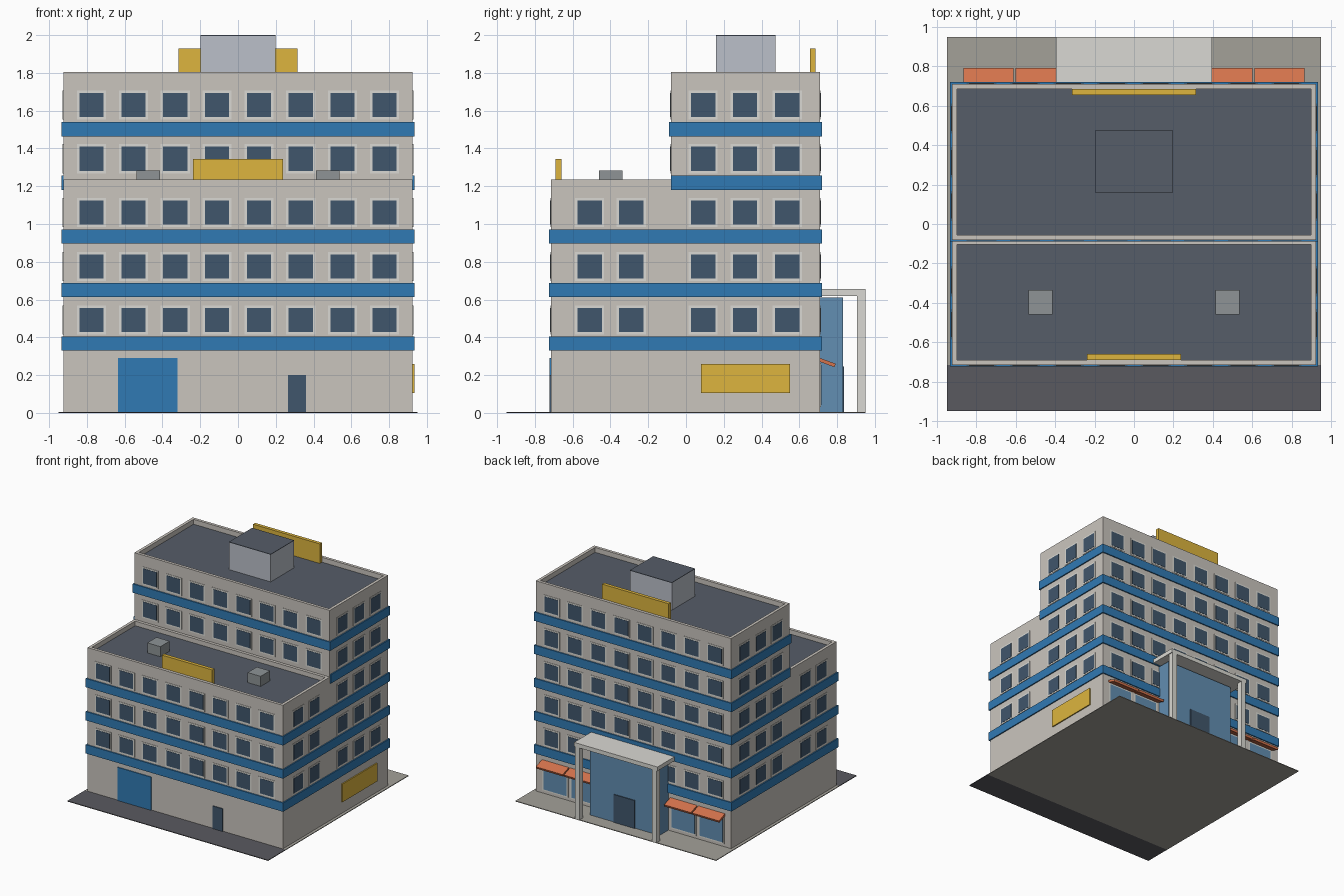
import bpy, bmesh

if "Cube" in bpy.data.objects:
    bpy.data.objects.remove(bpy.data.objects["Cube"])

def lin(c):
    return c / 12.92 if c <= 0.04045 else ((c + 0.055) / 1.055) ** 2.4

def material(name, r, g, b):
    m = bpy.data.materials.new(name)
    m.diffuse_color = (lin(r / 255), lin(g / 255), lin(b / 255), 1)
    m.use_nodes = True
    m.node_tree.nodes["Principled BSDF"].inputs["Base Color"].default_value = m.diffuse_color
    return m

WALL = material("wall", 202, 197, 190)
TRIM = material("trim", 218, 217, 211)
BLUE = material("blue", 48, 122, 180)
DARK = material("dark_glass", 64, 86, 108)
GLASS = material("shop_glass", 98, 142, 178)
YELLOW = material("yellow", 221, 181, 62)
ORANGE = material("orange", 212, 115, 76)
ROOF = material("roof", 86, 93, 104)
ASPHALT = material("asphalt", 90, 90, 96)
PAVING = material("paving", 164, 161, 153)
METAL = material("metal", 142, 148, 150)
HOUSE = material("penthouse", 187, 192, 202)

def finish(name, bm, mat):
    bmesh.ops.recalc_face_normals(bm, faces=bm.faces)
    me = bpy.data.meshes.new(name)
    bm.to_mesh(me)
    bm.free()
    me.materials.append(mat)
    ob = bpy.data.objects.new(name, me)
    bpy.context.collection.objects.link(ob)
    return ob

def boxes(name, mat, *spans):
    """One object made of boxes given as (x0, x1, y0, y1, z0, z1)."""
    bm = bmesh.new()
    for x0, x1, y0, y1, z0, z1 in spans:
        for v in bmesh.ops.create_cube(bm, size=1)["verts"]:
            v.co = (x1 if v.co.x > 0 else x0,
                    y1 if v.co.y > 0 else y0,
                    z1 if v.co.z > 0 else z0)
    return finish(name, bm, mat)

def prism(name, mat, profile, *x_spans):
    """Extrude a (y, z) profile along x for every span."""
    bm = bmesh.new()
    for x0, x1 in x_spans:
        face = bm.faces.new([bm.verts.new((x0, y, z)) for y, z in profile])
        ext = bmesh.ops.extrude_face_region(bm, geom=[face])["geom"]
        moved = [g for g in ext if isinstance(g, bmesh.types.BMVert)]
        bmesh.ops.translate(bm, verts=moved, vec=(x1 - x0, 0, 0))
    return finish(name, bm, mat)

def ring(x, y0, y1, z0, z1, t):
    return [(-x, x, y0, y0 + t, z0, z1), (-x, x, y1 - t, y1, z0, z1),
            (-x, -x + t, y0 + t, y1 - t, z0, z1), (x - t, x, y0 + t, y1 - t, z0, z1)]

W, FRONT, STEP, BACK = 0.925, -0.715, -0.08, 0.71
LOW, HIGH = 1.19, 1.757

# Ground plates
boxes("front_road", ASPHALT, (-0.95, 0.95, -0.95, FRONT, 0, 0.006))
boxes("paving", PAVING, (-0.95, 0.95, FRONT, 0.95, 0, 0.006))

# Stepped body
prism("body", WALL, [(FRONT, 0.003), (BACK, 0.003), (BACK, HIGH), (STEP, HIGH),
                     (STEP, LOW), (FRONT, LOW)], (-W, W))

# Roof decks and parapets
boxes("lower_roof", ROOF, (-0.9, 0.9, FRONT + 0.025, STEP - 0.02, LOW, LOW + 0.006))
boxes("upper_roof", ROOF, (-0.9, 0.9, STEP + 0.025, BACK - 0.02, HIGH, HIGH + 0.006))
boxes("lower_parapet", WALL, *ring(W, FRONT, STEP, LOW, 1.235, 0.025))
boxes("upper_parapet", WALL, *ring(W, STEP, BACK, HIGH, 1.805, 0.025))

# Blue floor bands
for i, y0 in enumerate([FRONT - 0.01] * 3 + [STEP + 0.001, STEP - 0.01]):
    z = 0.33 + 0.2835 * i
    boxes(f"floor_band_{i + 1}", BLUE, (-0.935, 0.935, y0, BACK + 0.01, z, z + 0.075))

# Windows: pane and frame pads on all four sides
def window_pads(half, depth):
    out = []
    for floor in range(5):
        z = 0.491 + 0.2848 * floor
        zs = (z - half, z + half)
        yf = FRONT if floor < 3 else STEP
        for i in range(8):
            x = -0.775 + 0.2214 * i
            out.append((x - half, x + half, yf - depth, yf + 0.005, *zs))
            out.append((x - half, x + half, BACK - 0.005, BACK + depth, *zs))
        for y in ([-0.51, -0.29] if floor < 3 else []) + [0.091, 0.313, 0.536]:
            out.append((W - 0.005, W + depth, y - half, y + half, *zs))
            out.append((-W - depth, -W + 0.005, y - half, y + half, *zs))
    return out

boxes("window_frames", TRIM, *window_pads(0.077, 0.003))
boxes("window_panes", DARK, *window_pads(0.064, 0.005))

# Front doors
boxes("loading_door", BLUE, (-0.635, -0.32, FRONT - 0.007, FRONT, 0.006, 0.29))
boxes("service_door", DARK, (0.265, 0.36, FRONT - 0.007, FRONT, 0.006, 0.2))

# Glazed entrance with canopy on columns
boxes("entrance_glass", GLASS, (-0.33, 0.33, BACK, 0.83, 0.006, 0.61))
boxes("entrance_door", DARK, (-0.1, 0.1, 0.83, 0.837, 0.006, 0.245))
boxes("canopy", TRIM, (-0.395, 0.395, BACK, 0.95, 0.62, 0.655))
boxes("canopy_columns", TRIM, *[(x - 0.023, x + 0.023, 0.904, 0.95, 0.006, 0.62)
                                for x in (-0.365, 0.365)])

# Shop windows under sloped awnings
bays = [(s * c - 0.127, s * c + 0.127) for s in (-1, 1) for c in (0.475, 0.74)]
boxes("shop_frames", TRIM, *[(a + 0.005, b - 0.005, BACK, BACK + 0.004, 0.03, 0.265)
                             for a, b in bays])
boxes("shop_windows", GLASS, *[(a + 0.018, b - 0.018, BACK, BACK + 0.007, 0.042, 0.253)
                               for a, b in bays])
prism("awnings", ORANGE, [(BACK, 0.27), (0.786, 0.242), (0.793, 0.26), (BACK, 0.29)], *bays)

# Plain sign boards
boxes("side_sign", YELLOW, (W, W + 0.01, 0.08, 0.55, 0.105, 0.26))
boxes("lower_roof_sign", YELLOW, (-0.238, 0.238, -0.69, -0.66, LOW, 1.345))
boxes("upper_roof_sign", YELLOW, (-0.316, 0.316, 0.656, 0.685, HIGH, 1.93))

# Rooftop equipment
boxes("penthouse", HOUSE, (-0.198, 0.198, 0.16, 0.475, HIGH, 1.995))
boxes("penthouse_roof", ROOF, (-0.198, 0.198, 0.16, 0.475, 1.995, 2.0))
boxes("roof_units", METAL, *[(x - 0.062, x + 0.062, -0.46, -0.335, LOW, 1.282)
                             for x in (-0.475, 0.475)])
